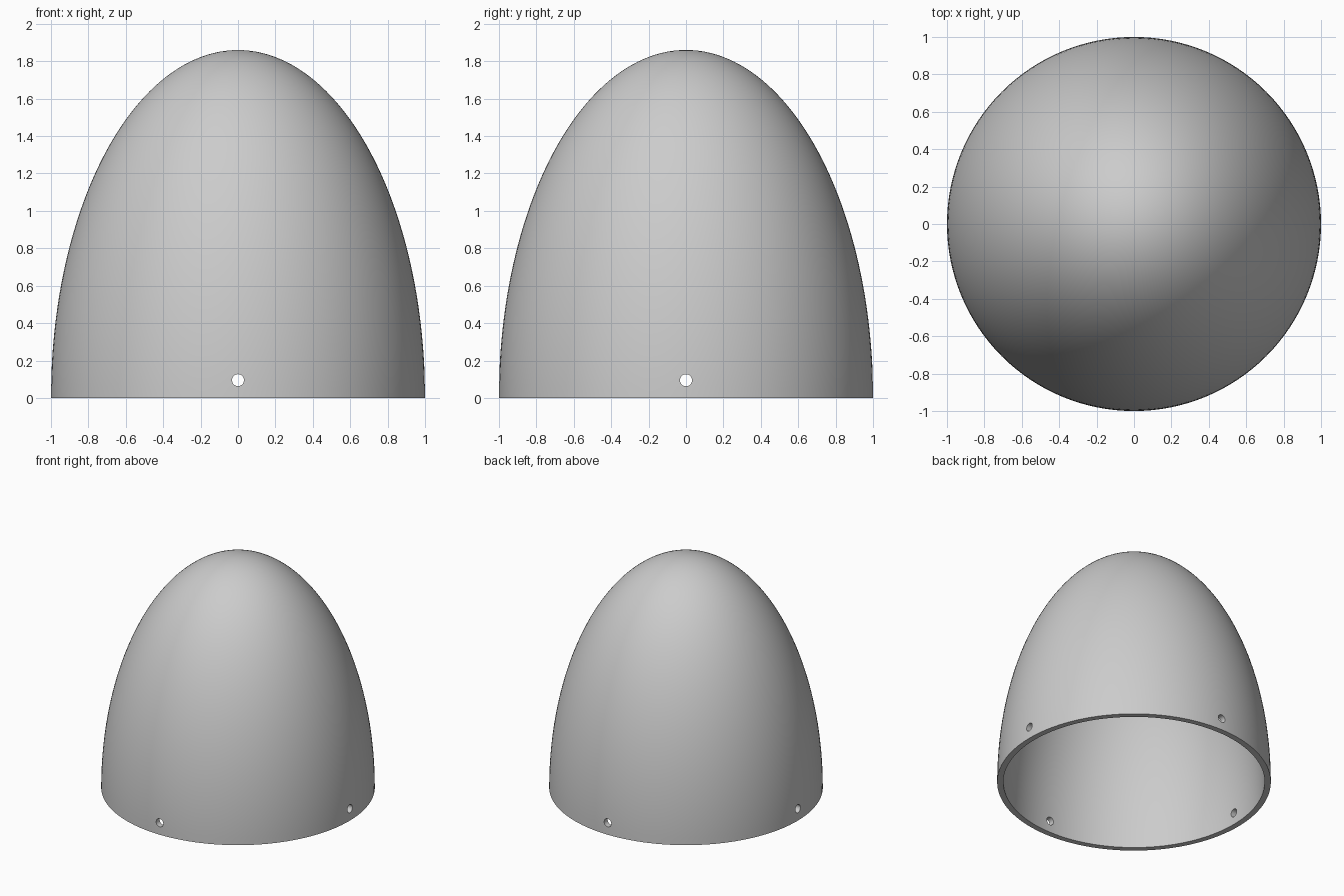
import bpy, bmesh
from math import sin, cos, pi
from mathutils import Matrix, Vector

if "Cube" in bpy.data.objects:
    bpy.data.objects.remove(bpy.data.objects["Cube"])

HEIGHT, WALL = 1.86, 0.045
RINGS, SIDES = 48, 128
HOLE_RADIUS, HOLE_Z = 0.032, 0.095

grey = bpy.data.materials.new("plain_grey")
grey.use_nodes = True
grey.diffuse_color = (0.6, 0.6, 0.6, 1)
grey.node_tree.nodes["Principled BSDF"].inputs["Base Color"].default_value = (0.6, 0.6, 0.6, 1)


def finish(name, bm):
    mesh = bpy.data.meshes.new(name)
    bm.to_mesh(mesh)
    bm.free()
    mesh.materials.append(grey)
    obj = bpy.data.objects.new(name, mesh)
    bpy.context.collection.objects.link(obj)
    return obj


def arc(radius, height):
    """Quarter ellipse from the rim up to the tip."""
    steps = [i / RINGS * pi / 2 for i in range(RINGS + 1)]
    return [Vector((radius * cos(a), 0, height * sin(a))) for a in steps]


# Hollow dome: outer and inner quarter ellipses, joined at the rim and spun
bm = bmesh.new()
profile = arc(1, HEIGHT)[::-1] + arc(1 - WALL, HEIGHT - WALL)
verts = [bm.verts.new(p) for p in profile]
edges = [bm.edges.new(pair) for pair in zip(verts, verts[1:])]
bmesh.ops.spin(bm, geom=verts + edges, cent=(0, 0, 0), axis=(0, 0, 1),
               angle=2 * pi, steps=SIDES, use_merge=True)
bmesh.ops.remove_doubles(bm, verts=bm.verts, dist=0.0001)
bmesh.ops.recalc_face_normals(bm, faces=bm.faces)
dome = finish("dome_shell", bm)

# Drill the four screw holes near the rim, front to back and side to side
for name, axis in (("side_hole_cutter", "Y"), ("front_hole_cutter", "X")):
    bm = bmesh.new()
    place = Matrix.Translation((0, 0, HOLE_Z)) @ Matrix.Rotation(pi / 2, 4, axis)
    bmesh.ops.create_cone(bm, cap_ends=True, segments=32, radius1=HOLE_RADIUS,
                          radius2=HOLE_RADIUS, depth=3, matrix=place)
    cutter = finish(name, bm)
    drill = dome.modifiers.new(name, "BOOLEAN")
    drill.operation, drill.solver, drill.object = "DIFFERENCE", "EXACT", cutter
    bpy.context.view_layer.objects.active = dome
    bpy.ops.object.modifier_apply(modifier=drill.name)
    bpy.data.objects.remove(cutter)

# Smooth walls with a crisp rim and hole edges
bpy.ops.object.select_all(action="DESELECT")
dome.select_set(True)
bpy.context.view_layer.objects.active = dome
bpy.ops.object.shade_smooth_by_angle(angle=pi / 6)
